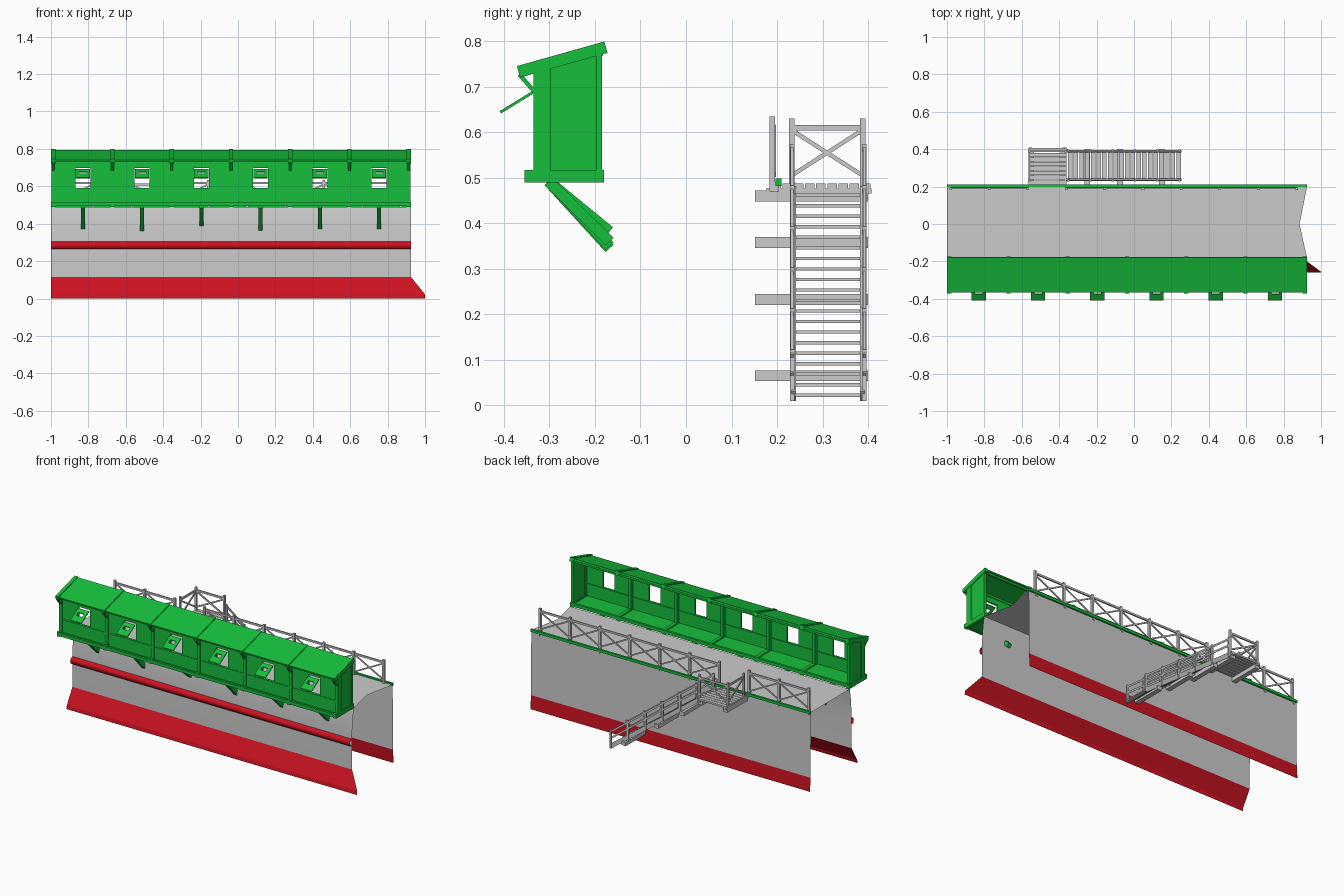
import bpy, bmesh
from mathutils import Vector as V

if "Cube" in bpy.data.objects:
    bpy.data.objects.remove(bpy.data.objects["Cube"])

X0, X1 = -1.0, 0.925

def material(name, rgb):
    m = bpy.data.materials.new(name)
    m.diffuse_color = (*rgb, 1)
    m.use_nodes = True
    m.node_tree.nodes["Principled BSDF"].inputs["Base Color"].default_value = m.diffuse_color
    return m

green = material("green_paint", (0.008, 0.52, 0.045))
red = material("red_paint", (0.6, 0.006, 0.015))

def finish(name, bm, mat=None):
    me = bpy.data.meshes.new(name)
    bm.to_mesh(me)
    bm.free()
    ob = bpy.data.objects.new(name, me)
    bpy.context.collection.objects.link(ob)
    if mat:
        me.materials.append(mat)
    return ob

def sheet(name, profile, mat=None, smooth=False):
    """Open surface along x; profile points are (y, z) or (y, z, right end x)."""
    bm = bmesh.new()
    rows = []
    for p in profile:
        end = p[2] if len(p) > 2 else X1
        rows.append([bm.verts.new((x, p[0], p[1])) for x in (X0, end)])
    for a, b in zip(rows, rows[1:]):
        f = bm.faces.new((a[0], a[1], b[1], b[0]))
        f.smooth = smooth
    return finish(name, bm, mat)

def box(bm, x0, x1, y0, y1, z0, z1):
    vs = bmesh.ops.create_cube(bm, size=1)["verts"]
    for v in vs:
        v.co = V(((x0 + x1) / 2 + v.co.x * (x1 - x0),
                  (y0 + y1) / 2 + v.co.y * (y1 - y0),
                  (z0 + z1) / 2 + v.co.z * (z1 - z0)))

def beam(bm, a, b, w, h):
    """Bar from a to b; w lies along x (along y for bars running along x)."""
    a, b = V(a), V(b)
    d = b - a
    n = d.normalized()
    ref = V((0, 1, 0)) if abs(n.x) > 0.6 else V((1, 0, 0))
    u = (ref - n * ref.dot(n)).normalized()
    s = n.cross(u)
    mid = (a + b) / 2
    vs = bmesh.ops.create_cube(bm, size=1)["verts"]
    for v in vs:
        v.co = mid + u * v.co.x * w + s * v.co.y * h + d * v.co.z
    bmesh.ops.recalc_face_normals(bm, faces=list({f for v in vs for f in v.link_faces}))

# Stone wall: front face, walkway with notched end, back face
sheet("wall_front", [(-.2, .115), (-.2, .27), (-.198, .36), (-.192, .43), (-.182, .49)], smooth=True)
sheet("walkway", [(-.182, .49), (0, .49, .885), (.2, .49)])
sheet("wall_back", [(.2, .49), (.203, .085)])

# Red skirts and stripe
sheet("front_skirt", [(-.26, 0, 1.0), (-.255, .022, 1.0), (-.2, .115)], red)
sheet("back_skirt", [(.203, .085), (.209, 0)], red)
sheet("front_stripe", [(-.2, .264), (-.216, .266), (-.222, .284), (-.218, .297), (-.2, .305)], red, True)

# Green edge trim along the back of the walkway
bm = bmesh.new()
box(bm, X0, X1, .197, .21, .482, .498)
finish("walkway_trim", bm, green)

# Walkway railing with crossed braces, open at the landing
bm = bmesh.new()
posts = [-.98 + i * .2056 for i in range(10)]
for i, x in enumerate(posts):
    box(bm, x - .007, x + .007, .183, .196, .47, .635)
    box(bm, x - .006, x + .006, .196, .204, .47, .49)
    if i < 9 and i != 2:
        n = posts[i + 1]
        beam(bm, (x, .192, .618), (n, .192, .618), .008, .012)
        beam(bm, (x, .190, .505), (n, .190, .612), .005, .008)
        beam(bm, (x, .195, .612), (n, .195, .505), .005, .008)
finish("walkway_railing", bm)

# Landing: planks, frame and railing
LX0, LX1 = -.565, -.36
bm = bmesh.new()
for i in range(9):
    y = .188 + i * .0245
    box(bm, LX0, LX1, y, y + .021, .476, .487)
for x in (LX0 + .01, LX1 - .012):
    box(bm, x - .01, x + .01, .176, .408, .466, .477)
finish("landing_deck", bm)

bm = bmesh.new()
corners = [(LX0 + .005, .232), (LX0 + .005, .388), (LX1 - .005, .388)]
for x, y in corners + [(LX1 - .005, .235)]:
    top = .63 if y > .3 or x < -.5 else .49
    box(bm, x - .006, x + .006, y - .006, y + .006, .45, top)
for (xa, ya), (xb, yb) in zip(corners, corners[1:]):
    beam(bm, (xa, ya, .61), (xb, yb, .61), .008, .012)
    beam(bm, (xa, ya, .505), (xb, yb, .605), .006, .009)
    beam(bm, (xa, ya, .605), (xb, yb, .505), .006, .009)
finish("landing_railing", bm)

# Staircase along the back
SX0, SX1, SZ0, SZ1 = -.36, .25, .475, .012
def stair_z(x):
    return SZ0 + (SZ1 - SZ0) * (x - SX0) / (SX1 - SX0)

bm = bmesh.new()
for i in range(20):
    x = SX0 + .018 + i * .0305
    z = stair_z(x)
    box(bm, x - .011, x + .013, .24, .384, z - .003, z + .004)
finish("stair_treads", bm)

bm = bmesh.new()
for y in (.237, .387):
    beam(bm, (SX0, y, SZ0 - .005), (SX1 - .005, y, SZ1 + .008), .01, .026)
finish("stair_stringers", bm)

bm = bmesh.new()
for y in (.233, .392):
    for i in range(6):
        x = SX0 + .008 + i * .119
        z = stair_z(x)
        box(bm, x - .006, x + .006, y - .005, y + .005, max(z - .015, .01), z + .105)
    for h in (.055, .095):
        beam(bm, (SX0, y, SZ0 + h), (SX1, y, SZ1 + h), .007, .011)
finish("stair_handrails", bm)

# Timber beams carrying the stairs, set into the wall
bm = bmesh.new()
for x, z in ((-.55, .46), (-.378, .46), (-.25, .358), (-.075, .233), (.15, .065)):
    box(bm, x - .015, x + .015, .152, .4, z - .012, z + .012)
finish("stair_support_beams", bm)

# Covered gallery on the front
frames = [-.988 + i * .3168 for i in range(7)]
def roof_z(y):
    return .733 + (y + .37) * .282

bm = bmesh.new()
for x in frames:
    box(bm, x - .011, x + .011, -.355, -.18, .49, .517)                        # floor beam
    box(bm, x - .010, x + .010, -.335, -.298, .51, roof_z(-.32))               # front post
    beam(bm, (x, -.368, .733), (x, -.176, .787), .022, .026)                   # rafter
    beam(bm, (x, -.366, .727), (x, -.332, .688), .014, .009)                   # eave strut
for y, z, w, h in ((-.348, .504, .014, .02), (-.188, .504, .014, .02),
                   (-.322, .582, .018, .014), (-.322, .737, .016, .014), (-.187, .775, .01, .012)):
    beam(bm, (X0 + .01, y, z), (X1 - .01, y, z), w, h)                         # long rails
for x in (frames[0], frames[-1]):
    box(bm, x - .009, x + .009, -.198, -.185, .51, roof_z(-.19))               # rear corner posts
finish("gallery_frame", bm, green)

bm = bmesh.new()
box(bm, X0 + .01, X1 - .01, -.35, -.185, .498, .51)
finish("gallery_floor", bm, green)

bm = bmesh.new()
beam(bm, (-.035, -.366, .737), (-.035, -.178, .79), 1.9, .01)
finish("gallery_roof", bm, green)

# Gallery end walls, sloped under the roof
for name, x in (("gallery_left_end", frames[0]), ("gallery_right_end", frames[-1])):
    bm = bmesh.new()
    loop = [(-.33, .51), (-.187, .51), (-.187, roof_z(-.187)), (-.33, roof_z(-.33))]
    f = bm.faces.new([bm.verts.new((x - .005, y, z)) for y, z in loop])
    ex = bmesh.ops.extrude_face_region(bm, geom=[f])["geom"]
    bmesh.ops.translate(bm, vec=(.01, 0, 0), verts=[v for v in ex if isinstance(v, bmesh.types.BMVert)])
    bmesh.ops.recalc_face_normals(bm, faces=bm.faces[:])
    finish(name, bm, green)

# Front panels with a window in each bay, shutters and wall brackets
panels, shutters, brackets = bmesh.new(), bmesh.new(), bmesh.new()
HW, WZ0, WZ1 = .04, .59, .698
drops = (.36, .345, .382, .35, .36, .36)
for a, b, low in zip(frames, frames[1:], drops):
    c = (a + b) / 2
    py = (-.328, -.318)
    box(panels, a, b, *py, .51, WZ0)
    box(panels, a, b, *py, WZ1, .742)
    box(panels, a, c - HW, *py, WZ0, WZ1)
    box(panels, c + HW, b, *py, WZ0, WZ1)
    hinge, tip = V((c, -.333, .69)), V((c, -.408, .644))
    def plate(t0, t1, dx, w):
        off = V((dx, 0, 0))
        beam(shutters, hinge.lerp(tip, t0) + off, hinge.lerp(tip, t1) + off, w, .006)
    plate(0, .3, 0, .076)
    plate(.55, 1, 0, .076)
    plate(.3, .55, -.029, .018)
    plate(.3, .55, .029, .018)
    beam(brackets, (c, -.302, .492), (c, -.168, low), .022, .024)
finish("gallery_front_panels", panels, green)
finish("window_shutters", shutters, green)
finish("gallery_brackets", brackets, green)
